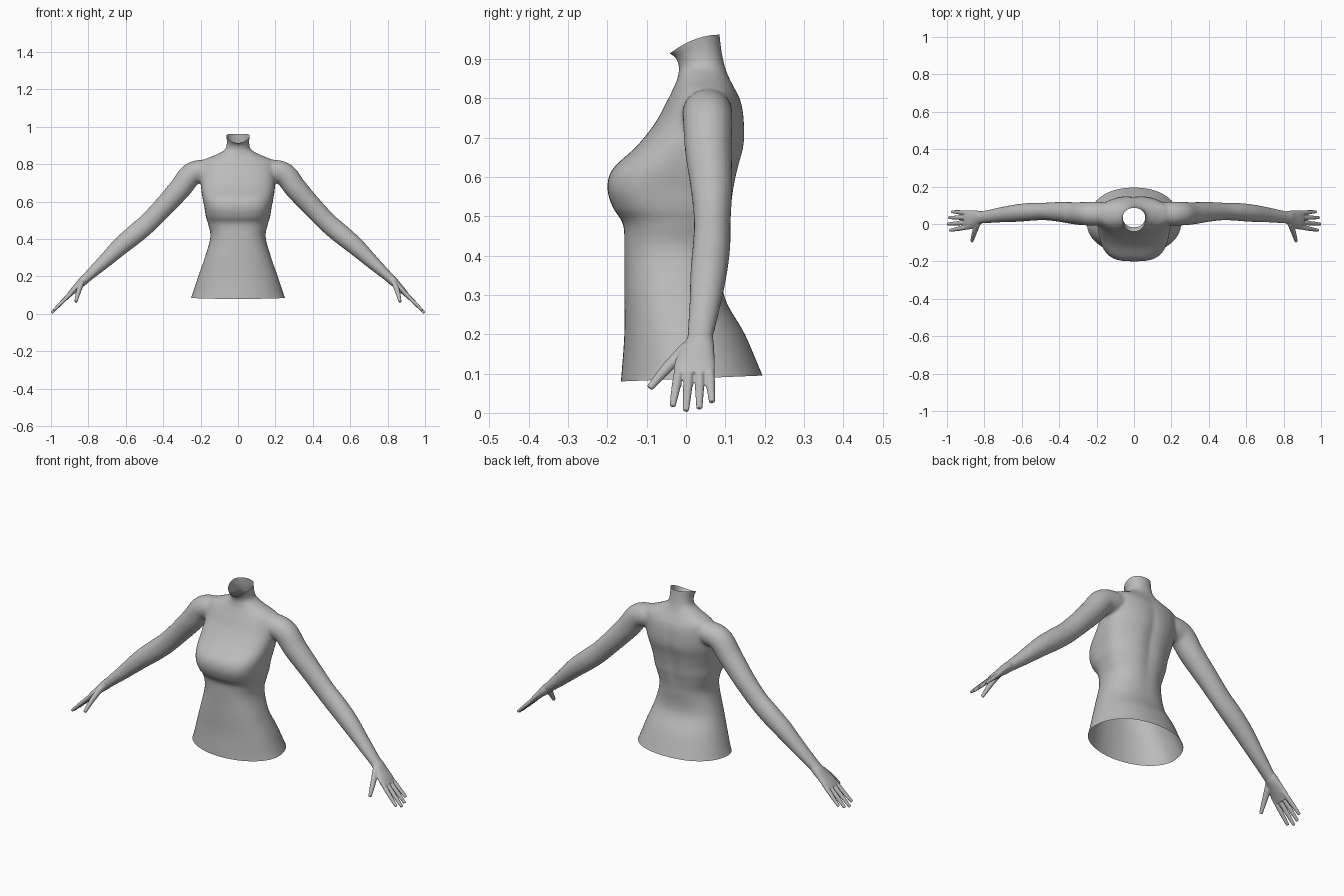
import bpy, bmesh, math
from mathutils import Vector

if "Cube" in bpy.data.objects:
    bpy.data.objects.remove(bpy.data.objects["Cube"])

skin = bpy.data.materials.new("plain grey")
skin.diffuse_color = (0.5, 0.5, 0.5, 1)
skin.use_nodes = True
skin.node_tree.nodes["Principled BSDF"].inputs["Base Color"].default_value = skin.diffuse_color
SIDES = 48


def smooth_rows(rows, steps=6):
    """Interpolate rows of numbers with a Catmull-Rom curve."""
    out = []
    for i in range(len(rows) - 1):
        p = [rows[max(0, min(len(rows) - 1, i + k))] for k in (-1, 0, 1, 2)]
        for s in range(steps):
            t = s / steps
            out.append([0.5 * (2 * b + (c - a) * t + (2 * a - 5 * b + 4 * c - d) * t * t
                               + (3 * b - a - 3 * c + d) * t ** 3) for a, b, c, d in zip(*p)])
    return out + [list(rows[-1])]


def loft(bm, rings):
    """Skin a list of rings into a closed solid."""
    vs = [[bm.verts.new(p) for p in ring] for ring in rings]
    n = len(vs[0])
    for a, b in zip(vs, vs[1:]):
        for j in range(n):
            bm.faces.new((a[j], a[(j + 1) % n], b[(j + 1) % n], b[j]))
    bm.faces.new(vs[0][::-1])
    bm.faces.new(vs[-1])


def tube(bm, rows, side):
    """Elliptical limb from rows of x, y, z, half depth, half thickness."""
    rows = smooth_rows(rows)
    pts = [Vector(r[:3]) for r in rows]
    rings = []
    for i, r in enumerate(rows):
        t = (pts[min(i + 1, len(pts) - 1)] - pts[max(i - 1, 0)]).normalized()
        n = t.cross(Vector((0, 1, 0))).normalized()
        u = n.cross(t)
        ring = []
        for j in range(24):
            a = math.tau * j / 24
            p = pts[i] + u * r[3] * math.cos(a) + n * r[4] * math.sin(a)
            ring.append((p.x * side, p.y, p.z))
        rings.append(ring)
    loft(bm, rings)


def fuse(bm, name, voxel, iterations):
    """Blend overlapping solids into one smooth skin."""
    bmesh.ops.recalc_face_normals(bm, faces=bm.faces[:])
    me = bpy.data.meshes.new(name)
    bm.to_mesh(me)
    bm.free()
    ob = bpy.data.objects.new(name, me)
    bpy.context.collection.objects.link(ob)
    rm = ob.modifiers.new("blend", 'REMESH')
    rm.mode = 'VOXEL'
    rm.voxel_size = voxel
    sm = ob.modifiers.new("soften", 'SMOOTH')
    sm.factor = 0.5
    sm.iterations = iterations
    bpy.context.view_layer.update()
    ev = ob.evaluated_get(bpy.context.evaluated_depsgraph_get())
    new = bpy.data.meshes.new_from_object(ev)
    ob.modifiers.clear()
    ob.data = new
    new.materials.clear()
    new.materials.append(skin)
    return ob


def shade(ob):
    for p in ob.data.polygons:
        p.use_smooth = True
        p.material_index = 0


# torso: height, half width, front y, back y, widest y, front squareness
TORSO = [(.03, .28, -.17, .225, 0, 2), (.09, .25, -.165, .197, 0, 2),
         (.2, .213, -.157, .15, -.01, 2.2), (.3, .178, -.157, .097, -.02, 2.4),
         (.41, .148, -.157, .1, -.02, 2.5), (.48, .16, -.16, .11, -.01, 2.6),
         (.52, .172, -.185, .118, -.01, 2.8), (.57, .18, -.2, .125, -.01, 3),
         (.62, .19, -.187, .135, 0, 2.8), (.68, .198, -.124, .15, .02, 2.6),
         (.74, .2, -.077, .15, .04, 2.4), (.79, .2, -.05, .142, .05, 2.2),
         (.82, .19, -.035, .128, .055, 2), (.85, .12, -.022, .112, .05, 2),
         (.88, .07, -.018, .1, .045, 2), (.92, .06, -.025, .091, .035, 2),
         (.962, .063, -.042, .086, .025, 2), (1.0, .065, -.05, .085, .02, 2)]
bm = bmesh.new()
rings = []
for z, w, yf, yb, cy, e in smooth_rows(TORSO):
    ring = []
    for j in range(SIDES):
        a = math.tau * j / SIDES
        c, s = math.cos(a), math.sin(a)
        k = e if s < 0 else 2.2
        x = w * math.copysign(abs(c) ** (2 / k), c)
        d = abs(s) ** (2 / k)
        y = cy + (yf - cy) * d if s < 0 else cy + (yb - cy) * d
        # spine furrow
        if s > 0:
            y -= 0.010 * math.exp(-(x / .03) ** 2) * math.exp(-((z - .6) / .18) ** 2)
        ring.append((x, y, z))
    rings.append(ring)
loft(bm, rings)

# arms, blended into the shoulders
ARM = [(.10, .06, .77, .05, .045), (.18, .055, .765, .063, .06), (.25, .055, .745, .063, .062),
       (.31, .057, .67, .06, .06), (.40, .065, .57, .053, .055), (.48, .067, .487, .047, .053),
       (.55, .065, .427, .048, .053), (.63, .058, .36, .047, .048), (.72, .048, .275, .040, .037),
       (.80, .037, .202, .034, .027), (.823, .035, .181, .034, .026)]
for side in (1, -1):
    tube(bm, ARM, side)
body = fuse(bm, "torso_and_arms", 0.008, 6)

# open the waist and the neck, then slope the neckline down at the front
bm = bmesh.new()
bm.from_mesh(body.data)
for co, no in (((0, -.165, .08), (0, .0417, -1)), ((0, 0, .962), (0, 0, 1))):
    bmesh.ops.bisect_plane(bm, geom=bm.verts[:] + bm.edges[:] + bm.faces[:], dist=1e-5,
                           plane_co=co, plane_no=no, clear_outer=True)
for v in bm.verts:
    if v.co.z > .87:
        t = (v.co.z - .87) / .092
        v.co.z -= t * .047 * (max(0, .085 - v.co.y) / .125) ** 2
bm.to_mesh(body.data)
bm.free()
shade(body)

# hands: palm, four fingers and thumb
PALM = [(.803, .036, .200, .030, .022), (.825, .035, .179, .036, .025), (.855, .028, .150, .045, .020),
        (.885, .022, .120, .052, .016), (.905, .022, .098, .050, .012)]
FINGERS = [((.885, -.016, .118), (.986, -.034, .018)), ((.89, .008, .115), (.997, .000, .006)),
           ((.89, .035, .115), (.990, .034, .012)), ((.88, .059, .122), (.975, .066, .028))]
for side, label in ((1, "left"), (-1, "right")):
    bm = bmesh.new()
    tube(bm, PALM, side)
    for base, tip in FINGERS:
        mid = [(a + b) / 2 for a, b in zip(base, tip)]
        tube(bm, [(*base, .012, .011), (*mid, .0115, .010), (*tip, .008, .007)], side)
    tube(bm, [(.835, .005, .167, .018, .015), (.853, -.045, .118, .014, .013),
              (.867, -.093, .063, .009, .008)], side)
    shade(fuse(bm, label + "_hand", 0.003, 4))
